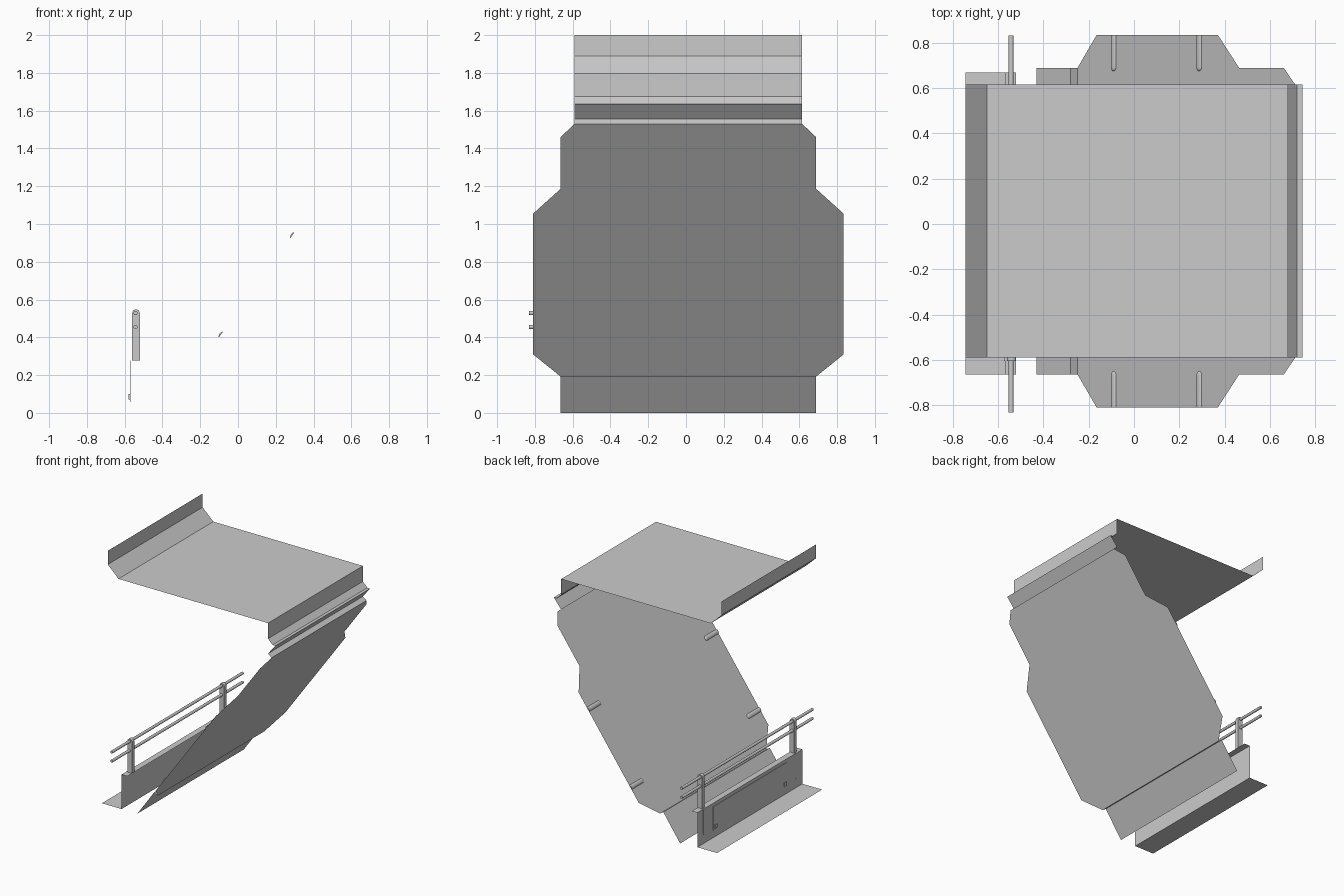
import bpy, bmesh, math
from mathutils import Vector

if "Cube" in bpy.data.objects:
    bpy.data.objects.remove(bpy.data.objects["Cube"])

CY = 0.0125          # y centre of the large sheets


def make(name, bm, smooth=False):
    me = bpy.data.meshes.new(name)
    bm.to_mesh(me)
    bm.free()
    ob = bpy.data.objects.new(name, me)
    bpy.context.collection.objects.link(ob)
    if smooth:
        bpy.ops.object.select_all(action='DESELECT')
        ob.select_set(True)
        bpy.context.view_layer.objects.active = ob
        bpy.ops.object.shade_smooth_by_angle(angle=math.radians(40))
    return ob


def folded_sheet(name, profile, half, cy):
    """Zero-thickness sheet: x-z profile swept straight along y."""
    bm = bmesh.new()
    rows = [[bm.verts.new((x, cy + s * half, z)) for s in (-1, 1)] for x, z in profile]
    for a, b in zip(rows, rows[1:]):
        bm.faces.new((a[0], b[0], b[1], a[1]))
    return make(name, bm)


def prism(name, pts, depth):
    """Closed outline pushed along the depth vector."""
    bm = bmesh.new()
    f = bm.faces.new([bm.verts.new(p) for p in pts])
    ext = bmesh.ops.extrude_face_region(bm, geom=[f])['geom']
    bmesh.ops.translate(bm, vec=depth, verts=[v for v in ext if isinstance(v, bmesh.types.BMVert)])
    bmesh.ops.recalc_face_normals(bm, faces=bm.faces)
    return make(name, bm, True)


def arc(cx, cz, r, a0, a1, n=10):
    return [(cx + r * math.cos(math.radians(a0 + (a1 - a0) * i / n)),
             cz + r * math.sin(math.radians(a0 + (a1 - a0) * i / n))) for i in range(n + 1)]


# Top cover with raised rear lip and folded front drip edge
folded_sheet("top_cover", [(-0.745, 2.0), (-0.745, 1.89), (-0.65, 1.80), (0.68, 1.80),
                           (0.68, 1.675), (0.72, 1.635), (0.745, 1.635),
                           (0.68, 1.555), (0.712, 1.53)], 0.6025, CY)

# Sloped plate: outline given as (x, half width), lying on one inclined plane
LOW, HIGH = (-0.25, 0.192), (0.712, 1.53)
SLOPE = (HIGH[1] - LOW[1]) / (HIGH[0] - LOW[0])


def plate_z(x):
    return LOW[1] + (x - LOW[0]) * SLOPE


outline = [(-0.25, 0.676), (-0.165, 0.8225), (0.37, 0.8225), (0.465, 0.676),
           (0.662, 0.676), (0.712, 0.6025)]
bm = bmesh.new()
rows = [[bm.verts.new((x, CY + s * h, plate_z(x))) for s in (-1, 1)] for x, h in outline]
bm.faces.new([r[0] for r in rows] + [r[1] for r in reversed(rows)])
make("sloped_plate", bm)

# Stepped lower flap
folded_sheet("lower_flap", [LOW, (-0.28, 0.212), (-0.43, 0.0)], 0.676, CY)

# Pressed beads at the side edges of the sloped plate
tangent = Vector((1, 0, SLOPE)).normalized()
normal = Vector((-tangent.z, 0, tangent.x))
R, H, LENGTH = 0.018, 0.009, 0.16
for x in (-0.09, 0.288):
    for side in (-1, 1):
        base = Vector((x, CY, plate_z(x)))
        stations = [(0.8225, 1.0), (0.8225 - LENGTH + R, 1.0)]
        stations += [(0.8225 - LENGTH + R - R * math.sin(a), max(math.cos(a), 0.02))
                     for a in (0.4, 0.8, 1.2, math.pi / 2)]
        bm = bmesh.new()
        rows = []
        for y, k in stations:
            rows.append([bm.verts.new(base + Vector((0, side * y, 0))
                                      + tangent * (R * k * math.cos(t * math.pi / 8))
                                      + normal * (H * k * math.sin(t * math.pi / 8)))
                         for t in range(9)])
        for a, b in zip(rows, rows[1:]):
            for i in range(8):
                bm.faces.new((a[i], a[i + 1], b[i + 1], b[i]))
        bm.faces.new(rows[0])
        bmesh.ops.recalc_face_normals(bm, faces=bm.faces)
        make("edge_bead", bm, True)

# Back board: foot, upright and top flange
folded_sheet("back_board", [(-0.745, 0.0), (-0.57, 0.0), (-0.57, 0.277), (-0.52, 0.277)],
             0.6675, 0.0025)

# Shallow panel on the board and its two tabs
prism("board_panel", [(-0.573, -0.465, 0.057), (-0.573, 0.47, 0.057),
                      (-0.573, 0.47, 0.25), (-0.573, -0.465, 0.25)], (0.003, 0, 0))
for y in (-0.455, 0.425):
    prism("panel_tab", [(-0.579, y, 0.07), (-0.579, y + 0.03, 0.07),
                        (-0.579, y + 0.03, 0.10), (-0.579, y, 0.10)], (0.009, 0, 0))

# Round-topped posts, with matching rounded strips on the board below
for y in (-0.605, 0.565):
    prof = [(-0.56, 0.277), (-0.52, 0.277)] + arc(-0.54, 0.528, 0.02, 0, 180)
    prism("rail_post", [(px, y, pz) for px, pz in prof], (0, 0.03, 0))
    strip = [(y + 0.03, 0.277), (y, 0.277)] + arc(y + 0.015, 0.08, 0.015, 180, 360)
    prism("post_strip", [(-0.573, py, pz) for py, pz in strip], (0.003, 0, 0))

# Two long rails
for z in (0.455, 0.528):
    circle = arc(-0.5425, z, 0.011, 0, 360, 16)[:-1]
    prism("rail", [(px, -0.832, pz) for px, pz in circle], (0, 1.665, 0))
